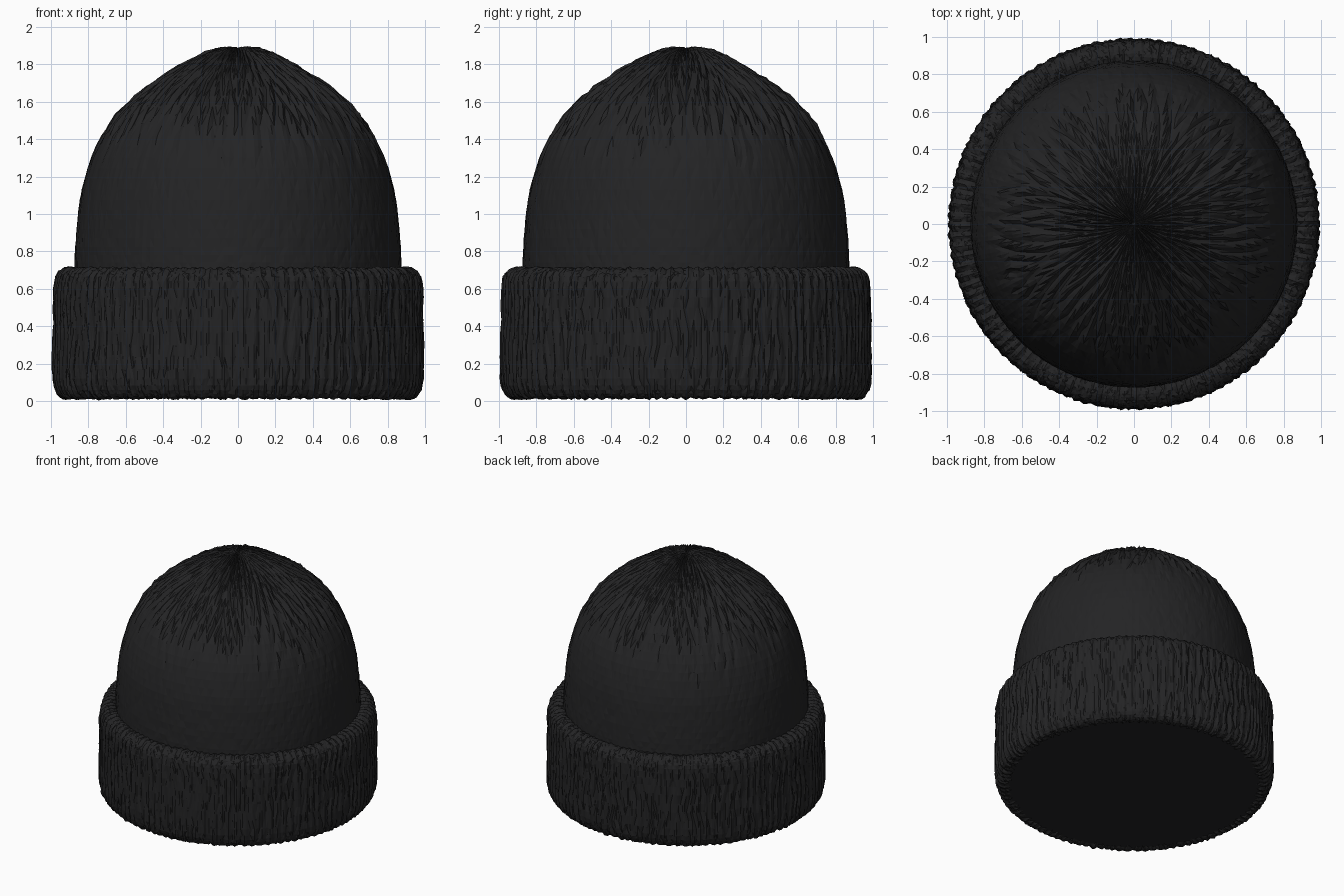
import bpy, bmesh, math, random
from mathutils import Vector, noise

random.seed(4)
TAU = 2 * math.pi

cube = bpy.data.objects.get("Cube")
if cube:
    bpy.data.objects.remove(cube)


def make_material(name, color):
    mat = bpy.data.materials.new(name)
    mat.use_nodes = True
    mat.diffuse_color = color
    bsdf = mat.node_tree.nodes["Principled BSDF"]
    bsdf.inputs["Base Color"].default_value = color
    bsdf.inputs["Roughness"].default_value = 0.9
    return mat


wool = make_material("charcoal wool", (0.017, 0.017, 0.018, 1))


def smooth_path(points, steps):
    """Catmull-Rom curve through (radius, height) points."""
    pts = [Vector(p) for p in points]
    pts = [2 * pts[0] - pts[1]] + pts + [2 * pts[-1] - pts[-2]]
    path = []
    for a, b, c, d in zip(pts, pts[1:], pts[2:], pts[3:]):
        for i in range(steps):
            t = i / steps
            path.append(0.5 * (2 * b + (c - a) * t
                               + (2 * a - 5 * b + 4 * c - d) * t ** 2
                               + (3 * b - a - 3 * c + d) * t ** 3))
    return path + [pts[-2]]


def lathe(name, path, segments, relief):
    """Spin a profile; relief(angle, r, z) pushes each point along its normal."""
    bm = bmesh.new()
    rings = []
    for i, p in enumerate(path):
        tangent = path[min(i + 1, len(path) - 1)] - path[max(i - 1, 0)]
        normal = Vector((tangent.y, -tangent.x)).normalized()
        ring = []
        for j in range(segments):
            a = TAU * j / segments
            q = p + normal * relief(a, p.x, p.y)
            ring.append(bm.verts.new((q.x * math.cos(a), q.x * math.sin(a), max(q.y, 0))))
        rings.append(ring)
    for low, high in zip(rings, rings[1:]):
        for j in range(segments):
            k = (j + 1) % segments
            bm.faces.new((low[j], low[k], high[k], high[j]))
    if path[-1].x < 0.05:
        bm.faces.new(rings[-1])
    bmesh.ops.triangulate(bm, faces=bm.faces)
    mesh = bpy.data.meshes.new(name)
    bm.to_mesh(mesh)
    bm.free()
    mesh.materials.append(wool)
    obj = bpy.data.objects.new(name, mesh)
    bpy.context.collection.objects.link(obj)
    return obj


def ridge(x):
    """Triangle wave between -1 and 1."""
    return 4 * abs(x % 1 - 0.5) - 1


def wander(a, z, scale):
    return noise.noise(Vector((math.cos(a) * scale, math.sin(a) * scale, z * scale)))


# Gathered folds: feathered creases branching from eight radial seams
def crown_relief(a, r, z):
    sector = TAU / 8
    off = abs((a + sector / 2) % sector - sector / 2)
    fade = min(max((z - 1.25 + 0.25 * wander(a, z, 7)) / 0.3, 0), 1) * min(1, r / 0.15 + 0.25)
    folds = ridge(off * 9 + r * 4 + 0.5 * wander(a, z, 4))
    return 0.011 * fade * (folds + random.uniform(-0.5, 0.5)) + random.uniform(-0.002, 0.002)


# Knitted vertical ribs with a ragged surface
def cuff_relief(a, r, z):
    rib = ridge(110 * a / TAU + 0.7 * wander(a, z, 5))
    return 0.006 * rib + 0.006 * wander(a, z * 0.5, 12) + random.uniform(-0.004, 0.004)


crown_profile = [(0.87, 0.62), (0.873, 0.74), (0.862, 0.92), (0.834, 1.13), (0.757, 1.36),
                 (0.604, 1.58), (0.37, 1.755), (0.18, 1.855), (0.07, 1.885), (0.01, 1.88)]
cuff_profile = [(0.86, 0.035), (0.92, 0.014), (0.965, 0.04), (0.988, 0.12), (0.987, 0.3),
                (0.984, 0.5), (0.979, 0.64), (0.955, 0.69), (0.91, 0.712), (0.86, 0.7)]

lathe("crown", smooth_path(crown_profile, 4), 220, crown_relief)
lathe("folded_cuff", smooth_path(cuff_profile, 3), 440, cuff_relief)

# Flat panel closing the underside
bpy.ops.mesh.primitive_circle_add(vertices=96, radius=0.91, fill_type='NGON', location=(0, 0, 0.022))
base = bpy.context.object
base.name = "base_panel"
base.data.flip_normals()
base.data.materials.append(wool)
